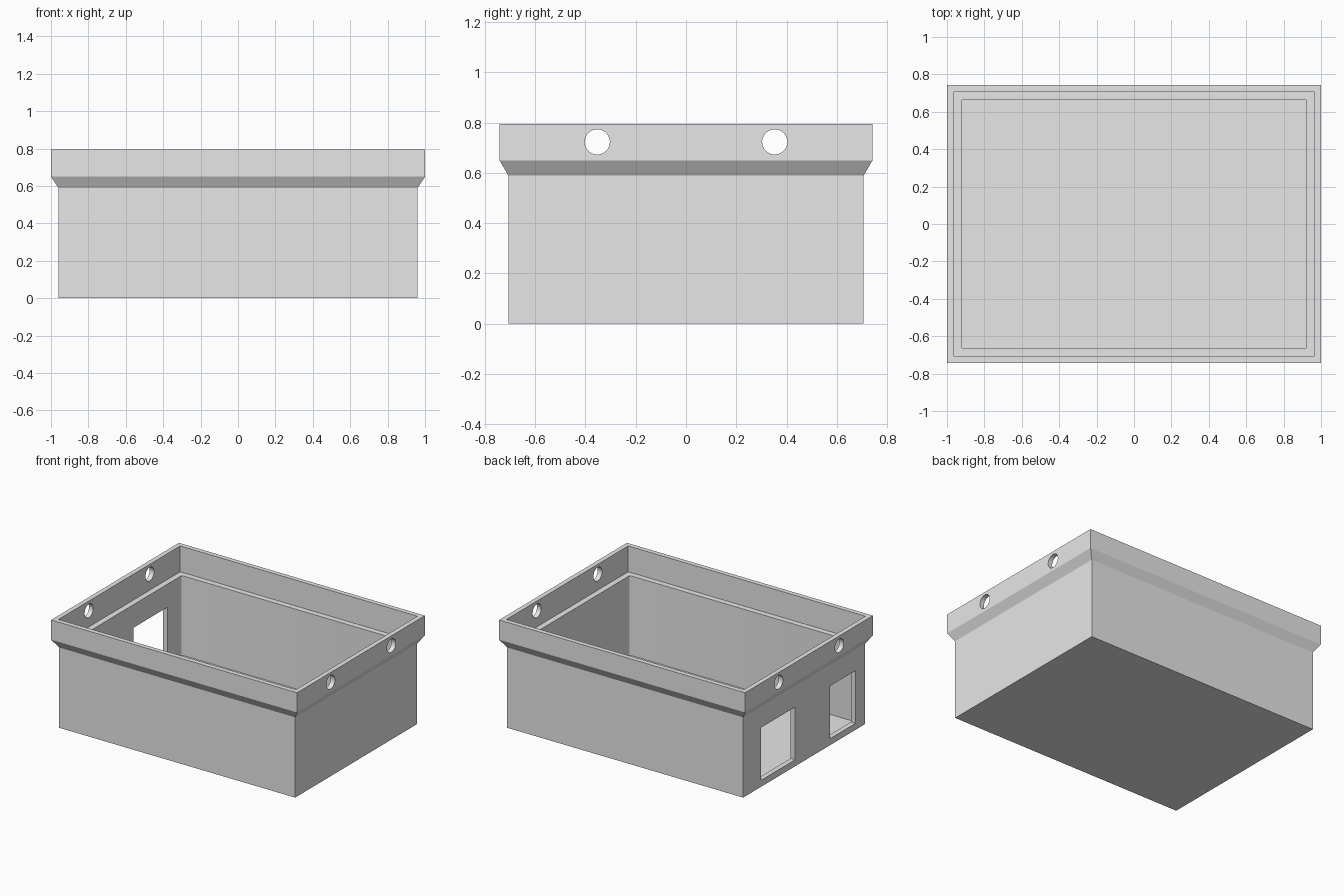
import bpy, bmesh
from math import pi

cube = bpy.data.objects.get("Cube")
if cube:
    bpy.data.objects.remove(cube, do_unlink=True)

grey = bpy.data.materials.new("light_grey")
grey.use_nodes = True
grey.diffuse_color = (0.8, 0.8, 0.8, 1)
grey.node_tree.nodes["Principled BSDF"].inputs["Base Color"].default_value = (0.8, 0.8, 0.8, 1)


def add_object(name, bm):
    bmesh.ops.recalc_face_normals(bm, faces=bm.faces)
    mesh = bpy.data.meshes.new(name)
    bm.to_mesh(mesh)
    bm.free()
    mesh.materials.append(grey)
    obj = bpy.data.objects.new(name, mesh)
    bpy.context.collection.objects.link(obj)
    return obj


# Enclosure section: half width, half depth, height, from outer base to inner floor
LEDGE, FLOOR = 0.605, 0.02
section = [
    (0.96, 0.707, 0), (0.96, 0.707, 0.59), (1.0, 0.742, 0.65), (1.0, 0.742, 0.795),
    (0.965, 0.707, 0.795), (0.965, 0.707, LEDGE),
    (0.923, 0.665, LEDGE), (0.923, 0.665, FLOOR),
]
bm = bmesh.new()
rings = [[bm.verts.new((sx * hx, sy * hy, z))
          for sx, sy in ((-1, -1), (1, -1), (1, 1), (-1, 1))] for hx, hy, z in section]
for low, high in zip(rings, rings[1:]):
    for i in range(4):
        j = (i + 1) % 4
        bm.faces.new((low[i], low[j], high[j], high[i]))
bm.faces.new(rings[0])
bm.faces.new(rings[-1])

# Slightly rounded inner corners of the cavity
corners = [bm.edges.get((a, b)) for a, b in zip(rings[-2], rings[-1])]
bmesh.ops.bevel(bm, geom=corners, offset=0.012, segments=4, profile=0.5, affect='EDGES')
box = add_object("enclosure_box", bm)


def cut(cutter):
    cutter.hide_render = True
    mod = box.modifiers.new("cut", 'BOOLEAN')
    mod.operation = 'DIFFERENCE'
    mod.solver = 'EXACT'
    mod.object = cutter
    bpy.context.view_layer.objects.active = box
    bpy.ops.object.modifier_apply(modifier=mod.name)
    bpy.data.objects.remove(cutter, do_unlink=True)


# Round screw holes through both rim ends
for y in (-0.353, 0.353):
    bpy.ops.mesh.primitive_cylinder_add(vertices=48, radius=0.05, depth=2.4,
                                        location=(0, y, 0.723), rotation=(0, pi / 2, 0))
    cut(bpy.context.object)

# Two rectangular openings in the right end wall
for y0, y1 in ((0.104, 0.5), (-0.597, -0.303)):
    z0, z1 = 0.048, 0.435
    bpy.ops.mesh.primitive_cube_add(size=1, location=(-0.94, (y0 + y1) / 2, (z0 + z1) / 2))
    cutter = bpy.context.object
    cutter.scale = (0.2, y1 - y0, z1 - z0)
    bpy.context.view_layer.update()
    cut(cutter)

# Smooth hole walls and corners, sharp edges elsewhere
bpy.ops.object.select_all(action='DESELECT')
box.select_set(True)
bpy.context.view_layer.objects.active = box
bpy.ops.object.shade_smooth_by_angle(angle=pi / 6)
